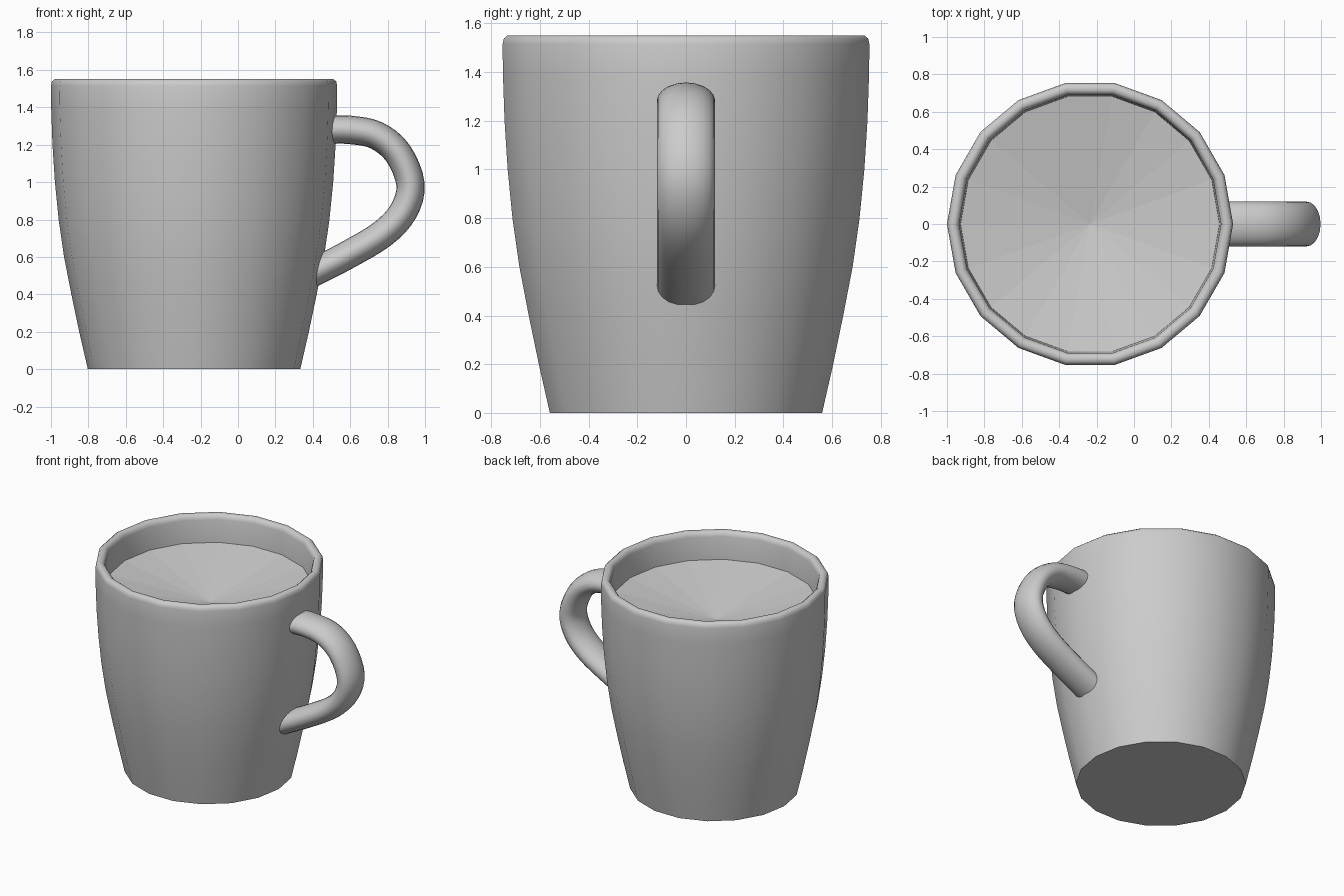
import bpy, bmesh, math
from mathutils import Vector

if "Cube" in bpy.data.objects:
    bpy.data.objects.remove(bpy.data.objects["Cube"])

CX = -0.235   # mug axis
SIDES = 18


def finish(bm, name, angle):
    mesh = bpy.data.meshes.new(name)
    bm.to_mesh(mesh)
    bm.free()
    ob = bpy.data.objects.new(name, mesh)
    bpy.context.collection.objects.link(ob)
    bpy.ops.object.select_all(action='DESELECT')
    ob.select_set(True)
    bpy.context.view_layer.objects.active = ob
    bpy.ops.object.shade_smooth_by_angle(angle=math.radians(angle))
    return ob


def loft(bm, rings):
    """Bridge consecutive rings of points with quads."""
    loops = [[bm.verts.new(p) for p in ring] for ring in rings]
    for a, b in zip(loops, loops[1:]):
        n = len(a)
        for i in range(n):
            j = (i + 1) % n
            bm.faces.new((a[i], a[j], b[j], b[i]))
    return loops


def circle(r, z):
    return [(CX + r * math.cos(math.tau * i / SIDES),
             r * math.sin(math.tau * i / SIDES), z) for i in range(SIDES)]


# Cup: tapered outer wall, rounded rim, inner wall down to the drink
profile = [(0.568, 0), (0.614, 0.2), (0.656, 0.4), (0.695, 0.6), (0.724, 0.8),
           (0.744, 1.0), (0.757, 1.2), (0.764, 1.4), (0.765, 1.515),
           (0.760, 1.538), (0.745, 1.55), (0.722, 1.55), (0.707, 1.538),
           (0.700, 1.515), (0.692, 1.35)]
bm = bmesh.new()
loops = loft(bm, [circle(r, z) for r, z in profile])
bm.faces.new(loops[0][::-1])
finish(bm, "cup", 50)

# Drink: shallow dished fan closing the inside
bm = bmesh.new()
rim = [bm.verts.new(p) for p in circle(0.692, 1.35)]
centre = bm.verts.new((CX, 0, 1.23))
for i in range(SIDES):
    bm.faces.new((rim[i], rim[(i + 1) % SIDES], centre))
finish(bm, "drink", 1)

# Handle: oval section swept along a smooth path in the xz plane
path = [(0.47, 1.28), (0.60, 1.279), (0.74, 1.25), (0.855, 1.155), (0.922, 0.99),
        (0.885, 0.845), (0.775, 0.725), (0.59, 0.613), (0.38, 0.505)]
pts = [Vector((x, 0, z)) for x, z in path]
pts = [2 * pts[0] - pts[1]] + pts + [2 * pts[-1] - pts[-2]]
STEPS = 4
samples = []
for k in range(1, len(pts) - 2):
    p0, p1, p2, p3 = pts[k - 1:k + 3]
    for s in range(STEPS):
        t = s / STEPS
        samples.append(0.5 * (2 * p1 + (p2 - p0) * t
                              + (2 * p0 - 5 * p1 + 4 * p2 - p3) * t * t
                              + (3 * p1 - p0 - 3 * p2 + p3) * t ** 3))
samples.append(pts[-2])

rings = []
for i, p in enumerate(samples):
    tangent = (samples[min(i + 1, len(samples) - 1)] - samples[max(i - 1, 0)]).normalized()
    normal = Vector((-tangent.z, 0, tangent.x))
    rings.append([p + normal * 0.076 * math.sin(a) + Vector((0, 0.12 * math.cos(a), 0))
                  for a in (math.tau * j / 20 for j in range(20))])
bm = bmesh.new()
loops = loft(bm, rings)
bm.faces.new(loops[0][::-1])
bm.faces.new(loops[-1])
bmesh.ops.recalc_face_normals(bm, faces=bm.faces)
finish(bm, "handle", 40)
